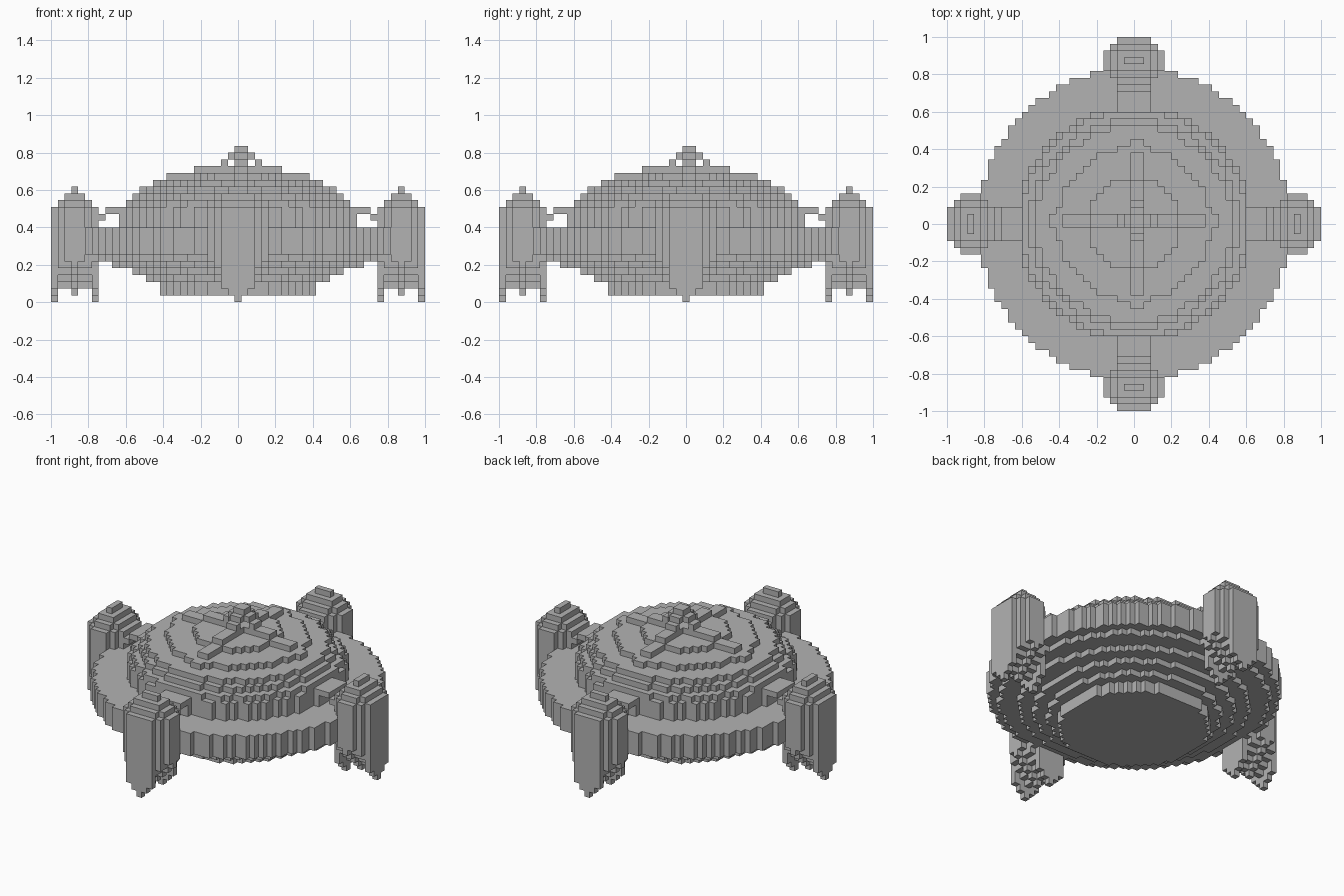
import bpy, bmesh

V = 2 / 55  # one block

if "Cube" in bpy.data.objects:
    bpy.data.objects.remove(bpy.data.objects["Cube"], do_unlink=True)

grey = bpy.data.materials.new("light_grey")
grey.use_nodes = True
colour = (0.45, 0.45, 0.45, 1)
grey.diffuse_color = colour
grey.node_tree.nodes["Principled BSDF"].inputs["Base Color"].default_value = colour


def build(name, cells, hidden=frozenset()):
    """Turn a set of block cells into a mesh with only its outer faces."""
    bm = bmesh.new()
    corners = {}

    def corner(p):
        if p not in corners:
            corners[p] = bm.verts.new(((p[0] - .5) * V, (p[1] - .5) * V, p[2] * V))
        return corners[p]

    for c in cells:
        for axis in range(3):
            for side in (0, 1):
                n = list(c)
                n[axis] += 2 * side - 1
                if tuple(n) in cells or tuple(n) in hidden:
                    continue
                a, b = (axis + 1) % 3, (axis + 2) % 3
                loop = []
                for da, db in ((0, 0), (1, 0), (1, 1), (0, 1)):
                    p = list(c)
                    p[axis] += side
                    p[a] += da
                    p[b] += db
                    loop.append(corner(tuple(p)))
                bm.faces.new(loop if side else loop[::-1])
    bmesh.ops.dissolve_limit(bm, angle_limit=0.01, verts=bm.verts, edges=bm.edges)
    mesh = bpy.data.meshes.new(name)
    bm.to_mesh(mesh)
    bm.free()
    mesh.materials.append(grey)
    obj = bpy.data.objects.new(name, mesh)
    bpy.context.collection.objects.link(obj)
    return obj


def stack(layers):
    """Round layers given as (bottom, top, radius)."""
    return {(x, y, z) for bottom, top, r in layers for z in range(bottom, top)
            for x in range(-24, 25) for y in range(-24, 25) if x * x + y * y <= r * r}


def turn(cells, times):
    for _ in range(times):
        cells = {(-y, x, z) for x, y, z in cells}
    return cells


# Stepped saucer hull and rim
hull = stack([(1, 3, 11.9), (3, 4, 13.5), (4, 5, 15.7), (5, 6, 18.3),
              (6, 7, 21.3), (7, 11, 23)])

# Stepped dome
dome = stack([(11, 14, 17.2), (14, 15, 16.6), (15, 16, 15.4), (16, 17, 14.4),
              (17, 18, 11.2), (18, 19, 6.8)])

# Crossing ridges over the dome
ridges = set()
for z, reach in ((14, 16), (15, 15), (16, 14), (17, 12), (18, 10), (19, 6)):
    for i in range(-reach, reach + 1):
        for j in (0, 1):
            ridges |= {(i, j, z), (j, i, z)}
ridges -= dome

# Open arched finial
finial = {(x, y, 22) for x in (0, 1) for y in (0, 1)}
for step, z in ((2, 20), (1, 21)):
    for i in (-step, 1 + step):
        for j in (0, 1):
            finial |= {(i, j, z), (j, i, z)}

# Oval tower with a stepped cap and pronged foot
tower = set()
for u in range(-3, 4):
    for v in range(-4, 5):
        if (u / 3.5) ** 2 + (v / 4.5) ** 2 > 1:
            continue
        foot = abs(v) + (0 if abs(u) == 3 else min(2, 1 + abs(u)))
        tower |= {(24 + u, v, z) for z in range(foot, 14)}
for k in range(3):
    a, b = 2.5 - k, 3.5 - k
    tower |= {(24 + u, v, 14 + k) for u in range(-3, 4) for v in range(-4, 5)
              if abs(u) < a and abs(v) < b and (u / (a + .5)) ** 2 + (v / (b + .5)) ** 2 <= 1}

# Thin sloping bridge from dome to tower
bridge = {(x, y, 13 if x < 20 else 12) for x in range(17, 22) for y in range(-2, 3)}
bridge -= dome | tower

towers = [turn(tower, i) for i in range(4)]
everything = hull | dome | ridges | set().union(*towers)
build("saucer_hull", hull, everything)
build("stepped_dome", dome, everything)
build("dome_ridges", ridges, everything)
build("top_finial", finial)
for i, side in enumerate(("left", "back", "right", "front")):
    build(side + "_tower", towers[i] - hull, everything)
    build(side + "_bridge", turn(bridge, i), everything)
